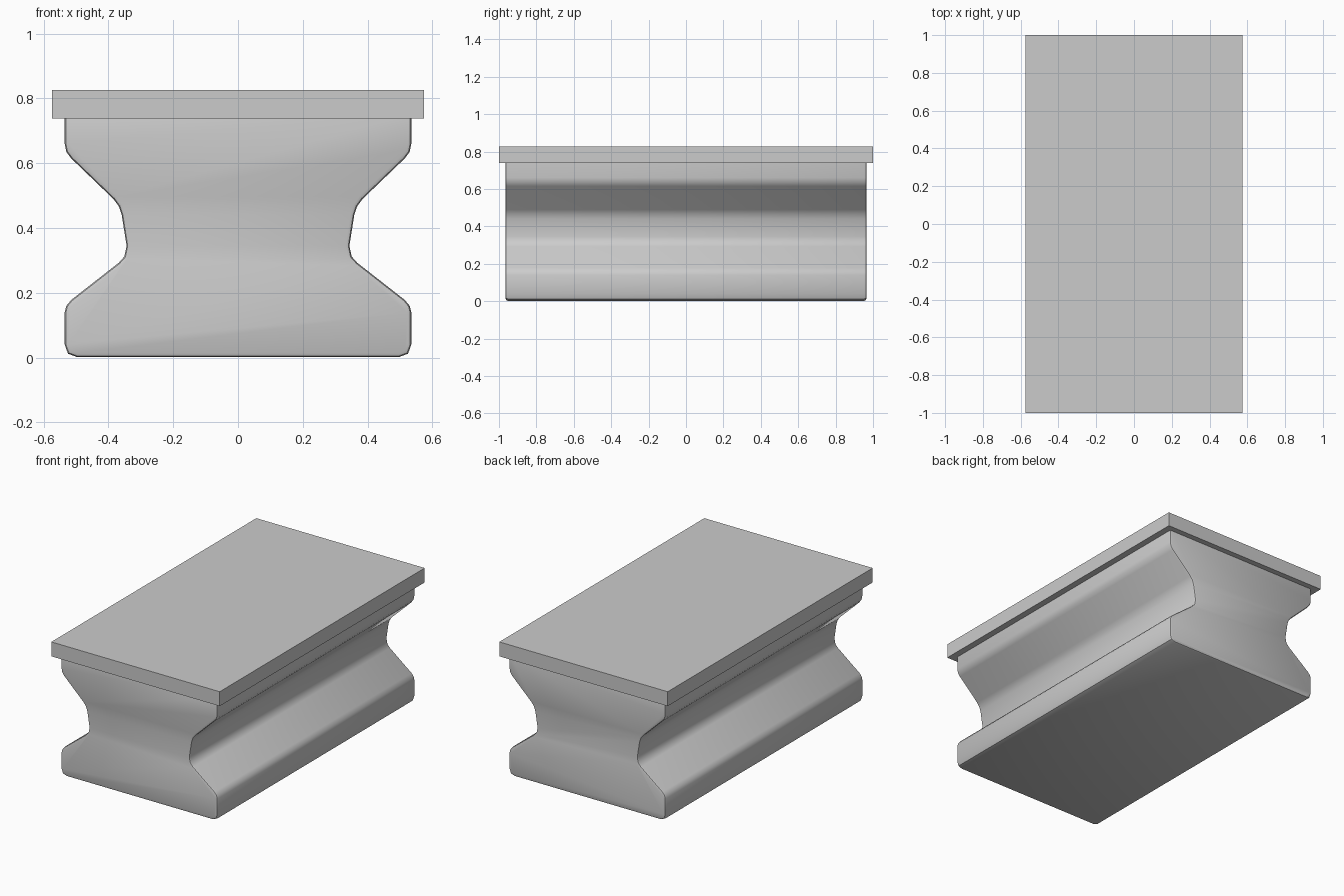
import bpy, bmesh

if "Cube" in bpy.data.objects:
    bpy.data.objects.remove(bpy.data.objects["Cube"])


def new_object(name, bm):
    bmesh.ops.recalc_face_normals(bm, faces=bm.faces)
    mesh = bpy.data.meshes.new(name)
    bm.to_mesh(mesh)
    bm.free()
    obj = bpy.data.objects.new(name, mesh)
    bpy.context.collection.objects.link(obj)
    return obj


# Waisted body: half profile (x, z), mirrored and extruded along y
half = [(0.498, 0.002), (0.525, 0.012), (0.535, 0.04), (0.535, 0.14),
        (0.530, 0.160), (0.515, 0.178), (0.368, 0.293), (0.351, 0.312),
        (0.344, 0.345), (0.359, 0.440), (0.368, 0.467), (0.384, 0.489),
        (0.515, 0.615), (0.530, 0.635), (0.535, 0.66), (0.535, 0.76)]
profile = half + [(-x, z) for x, z in reversed(half)]
bm = bmesh.new()
cap = bm.faces.new([bm.verts.new((x, -0.965, z)) for x, z in profile])
ext = bmesh.ops.extrude_face_region(bm, geom=[cap], use_keep_orig=True)
bmesh.ops.translate(bm, vec=(0, 1.93, 0),
                    verts=[g for g in ext["geom"] if isinstance(g, bmesh.types.BMVert)])
# Soften the rims of both end faces
rims = [e for e in bm.edges if abs(e.verts[0].co.y - e.verts[1].co.y) < 1e-5]
bmesh.ops.bevel(bm, geom=rims, offset=0.012, segments=2, profile=0.5, affect='EDGES')
body = new_object("pedestal_body", bm)
bpy.context.view_layer.objects.active = body
body.select_set(True)
bpy.ops.object.shade_smooth_by_angle(angle=0.7)

# Flat top slab overhanging the body
bm = bmesh.new()
bmesh.ops.create_cube(bm, size=1)
bmesh.ops.scale(bm, vec=(1.15, 2.0, 0.089), verts=bm.verts)
bmesh.ops.translate(bm, vec=(0, 0, 0.782), verts=bm.verts)
new_object("top_slab", bm)
